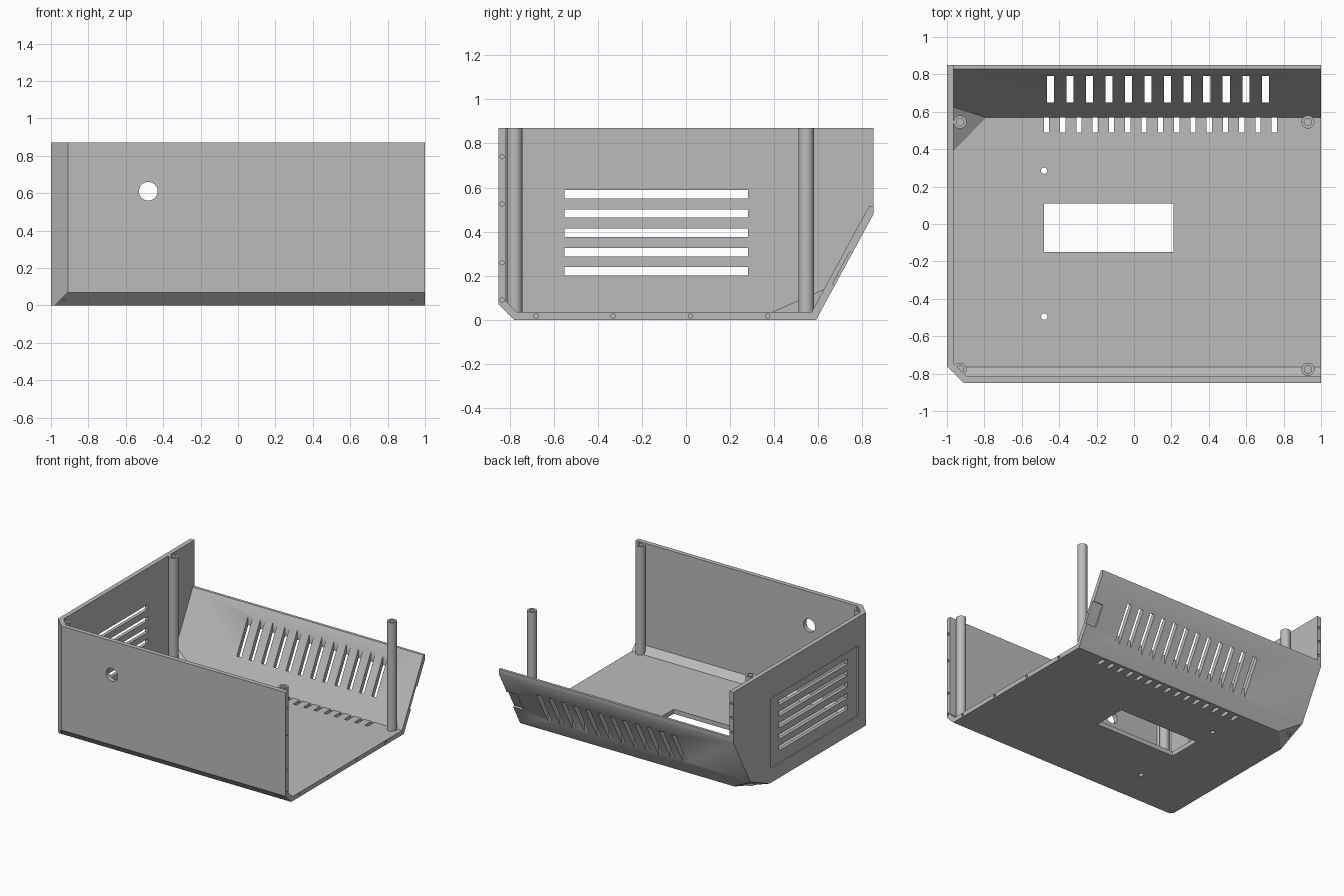
import bpy, bmesh, math
from mathutils import Vector, Matrix

if "Cube" in bpy.data.objects:
    bpy.data.objects.remove(bpy.data.objects["Cube"], do_unlink=True)

grey = bpy.data.materials.new("case grey")
grey.use_nodes = True
grey.diffuse_color = (0.5, 0.5, 0.5, 1)
grey.node_tree.nodes["Principled BSDF"].inputs["Base Color"].default_value = (0.5, 0.5, 0.5, 1)

H = 0.87          # case height
T = 0.035         # wall thickness
SLOPE_LOW, SLOPE_TOP = Vector((0, 0.59, 0)), Vector((0, 0.85, 0.48))
SLOPE_DIR = (SLOPE_TOP - SLOPE_LOW).normalized()
SLOPE_OUT = Vector((0, SLOPE_DIR.z, -SLOPE_DIR.y))


def finish(name, bm):
    bmesh.ops.recalc_face_normals(bm, faces=bm.faces)
    mesh = bpy.data.meshes.new(name)
    bm.to_mesh(mesh)
    bm.free()
    mesh.materials.append(grey)
    obj = bpy.data.objects.new(name, mesh)
    bpy.context.collection.objects.link(obj)
    return obj


def add_box(bm, lo, hi, frame=None):
    lo, hi = Vector(lo), Vector(hi)
    m = Matrix.Translation((lo + hi) / 2) @ Matrix.Diagonal((*(hi - lo), 1))
    bmesh.ops.create_cube(bm, size=1, matrix=(frame or Matrix()) @ m)


def add_rod(bm, centre, axis, radius, length, sides=24):
    turn = Vector((0, 0, 1)).rotation_difference(Vector(axis)).to_matrix().to_4x4()
    bmesh.ops.create_cone(bm, cap_ends=True, segments=sides, radius1=radius, radius2=radius,
                          depth=length, matrix=Matrix.Translation(centre) @ turn)


def slice_off(bm, point, outward):
    """Remove everything beyond a plane and cap the cut."""
    res = bmesh.ops.bisect_plane(bm, geom=bm.verts[:] + bm.edges[:] + bm.faces[:], dist=1e-6,
                                 plane_co=point, plane_no=outward, clear_outer=True)
    edges = [e for e in res["geom_cut"] if isinstance(e, bmesh.types.BMEdge)]
    bmesh.ops.contextual_create(bm, geom=edges)


def case_block(name, inset, corner_depth, hi):
    """Block with chamfered front edges, sloped back and cut back corner."""
    bm = bmesh.new()
    add_box(bm, (-1 + inset, -0.85 + inset, inset), hi)
    planes = [
        ((-1, -0.76, 0), Vector((-1, -1, 0)).normalized(), inset),
        ((0, -0.78, 0), Vector((0, -1, -1)).normalized(), inset),
        (SLOPE_LOW, SLOPE_OUT, inset),
        ((-1, 0.59, 0), Vector((-0.381, 0.371, -0.847)).normalized(), corner_depth),
    ]
    for point, normal, depth in planes:
        slice_off(bm, Vector(point) - normal * depth, normal)
    return finish(name, bm)


def cut(target, cutter):
    mod = target.modifiers.new("cut", 'BOOLEAN')
    mod.operation, mod.solver, mod.object = 'DIFFERENCE', 'EXACT', cutter
    bpy.context.view_layer.objects.active = target
    bpy.ops.object.modifier_apply(modifier=mod.name)
    bpy.data.objects.remove(cutter, do_unlink=True)


# Hollow shell, open at the top, one end and the upper back
shell = case_block("case_shell", 0, 0.066, (1, 0.85, H))
cut(shell, case_block("cavity", T, 0.117, (1.2, 1.2, 1.2)))
bm = bmesh.new()
add_box(bm, (-1 + T, 0, 0.515), (1.2, 1.1, 1.1))
cut(shell, finish("back_opening", bm))

# Shallow recesses: vent panel on the side, latch pocket on the slope
slope_frame = Matrix.Translation(SLOPE_LOW) @ Matrix(
    ((1, 0, 0), SLOPE_DIR, SLOPE_OUT)).transposed().to_4x4()
bm = bmesh.new()
add_box(bm, (-1.1, -0.67, 0.11), (-0.99, 0.4, 0.65))
add_box(bm, (0.915, 0.18, -0.013), (1.1, 0.345, 0.1), slope_frame)
cut(shell, finish("recesses", bm))

# Vent slots in side, slope and floor, plus the floor window
bm = bmesh.new()
for i in range(5):
    z = 0.22 + i * 0.0875
    add_box(bm, (-1.1, -0.55, z - 0.019), (-0.9, 0.28, z + 0.019))
for i in range(12):
    x = -0.447 + i * 0.1045
    add_box(bm, (x - 0.019, 0.65, 0.06), (x + 0.019, 0.79, 0.6))
for i in range(15):
    x = -0.468 + i * 0.087
    add_box(bm, (x - 0.014, 0.49, -0.1), (x + 0.014, 0.569, 0.05))
add_box(bm, (-0.48, -0.15, -0.1), (0.21, 0.11, 0.1))
cut(shell, finish("vents", bm))

# Round holes: front cable hole, floor holes and pin holes in the open edges
bm = bmesh.new()
add_rod(bm, (-0.48, -0.85, 0.61), (0, 1, 0), 0.05, 0.2, 32)
for y in (0.285, -0.495):
    add_rod(bm, (-0.48, y, 0), (0, 0, 1), 0.017, 0.2)
for z in (0.09, 0.26, 0.525, 0.74):
    add_rod(bm, (1, -0.834, z), (1, 0, 0), 0.01, 0.08, 12)
for y in (-0.68, -0.33, 0.02, 0.37):
    add_rod(bm, (1, y, 0.018), (1, 0, 0), 0.01, 0.08, 12)
for z in (0.56, 0.67, 0.78):
    add_rod(bm, (-0.982, 0.85, z), (0, 1, 0), 0.01, 0.08, 12)
cut(shell, finish("holes", bm))

# Hollow screw posts
posts = []
for side, x in (("right", -0.93), ("left", 0.93)):
    for end, y in (("front", -0.777), ("back", 0.545)):
        bm = bmesh.new()
        add_rod(bm, (x, y, (H + 0.03) / 2), (0, 0, 1), 0.035, H - 0.03, 32)
        post = finish(f"{end}_{side}_screw_post", bm)
        bm = bmesh.new()
        add_rod(bm, (x, y, H), (0, 0, 1), 0.02, 0.4)
        cut(post, finish("bore", bm))
        posts.append(post)

bpy.ops.object.select_all(action='DESELECT')
for obj in [shell] + posts:
    obj.select_set(True)
bpy.context.view_layer.objects.active = shell
bpy.ops.object.shade_smooth_by_angle(angle=math.radians(30))
